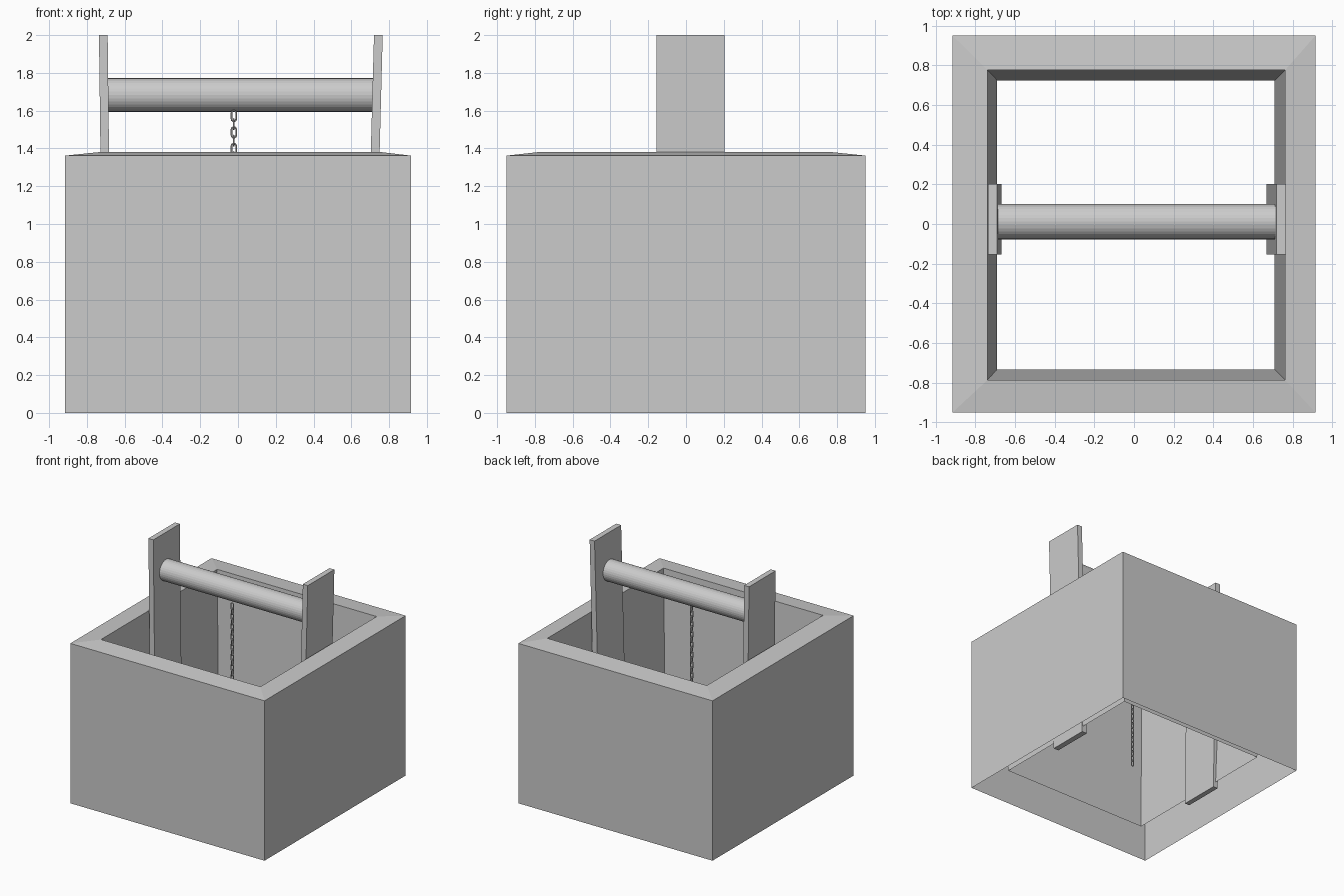
import bpy, bmesh, math
from mathutils import Vector

if "Cube" in bpy.data.objects:
    bpy.data.objects.remove(bpy.data.objects["Cube"])

grey = bpy.data.materials.new("stone_grey")
grey.diffuse_color = (0.6, 0.6, 0.6, 1)
grey.use_nodes = True
grey.node_tree.nodes["Principled BSDF"].inputs["Base Color"].default_value = grey.diffuse_color


def finish(name, bm, recalc=True):
    if recalc:
        bmesh.ops.recalc_face_normals(bm, faces=bm.faces)
    me = bpy.data.meshes.new(name)
    bm.to_mesh(me)
    bm.free()
    me.materials.append(grey)
    ob = bpy.data.objects.new(name, me)
    bpy.context.collection.objects.link(ob)
    return ob


def loft(bm, rings, closed=False):
    """Bridge rings of equal length with quads."""
    vs = [[bm.verts.new(p) for p in r] for r in rings]
    n = len(vs[0])
    pairs = list(zip(vs, vs[1:])) + ([(vs[-1], vs[0])] if closed else [])
    for a, b in pairs:
        for i in range(n):
            j = (i + 1) % n
            bm.faces.new((a[i], a[j], b[j], b[i]))
    return vs


def rect(x0, x1, y0, y1, z):
    return [(x0, y0, z), (x1, y0, z), (x1, y1, z), (x0, y1, z)]


# Well wall: outer sides, sloped rim, tapering inner lining (open underneath)
bm = bmesh.new()
loft(bm, [rect(-0.915, 0.915, -0.95, 0.95, 0),
          rect(-0.915, 0.915, -0.95, 0.95, 1.362),
          rect(-0.74, 0.763, -0.788, 0.777, 1.38),
          rect(-0.69, 0.71, -0.733, 0.725, 0.14)])
finish("well_wall", bm, recalc=False)

# Two slightly leaning posts: (inner/outer x at bottom, at top)
for name, b, t in (("left_post", (-0.712, -0.668), (-0.736, -0.69)),
                   ("right_post", (0.668, 0.716), (0.72, 0.766))):
    bm = bmesh.new()
    vs = loft(bm, [rect(*b, -0.155, 0.203, 0.09), rect(*t, -0.155, 0.203, 2.0)])
    bm.faces.new(vs[0][::-1])
    bm.faces.new(vs[1])
    finish(name, bm)

# Roller between the posts
bm = bmesh.new()
R, SIDES = 0.089, 32
circle = [(0.012 + R * math.cos(2 * math.pi * i / SIDES),
           1.683 + R * math.sin(2 * math.pi * i / SIDES)) for i in range(SIDES)]
vs = loft(bm, [[(x, y, z) for y, z in circle] for x in (-0.70, 0.725)])
bm.faces.new(vs[0][::-1])
bm.faces.new(vs[1])
finish("roller", bm)

# Chain of stadium-shaped links, each turned a quarter from the last
bm = bmesh.new()
TUBE, HALF_W, STRAIGHT, PITCH = 0.0045, 0.0125, 0.0155, 0.0435
for k in range(33):
    centre = Vector((-0.022, -0.045, 1.572 - k * PITCH))
    side = Vector((1, 0, 0)) if k % 2 == 0 else Vector((0, 1, 0))
    up = Vector((0, 0, 1))
    flat = side.cross(up)
    rings = []
    for end in (0, 1):
        for s in range(6):
            a = math.pi * (end + s / 5)
            out = side * math.cos(a) + up * math.sin(a)
            c = centre + out * HALF_W + up * (STRAIGHT if end == 0 else -STRAIGHT)
            rings.append([c + (out * math.cos(q) + flat * math.sin(q)) * TUBE
                          for q in (2 * math.pi * i / 6 for i in range(6))])
    loft(bm, rings, closed=True)
finish("chain", bm)
